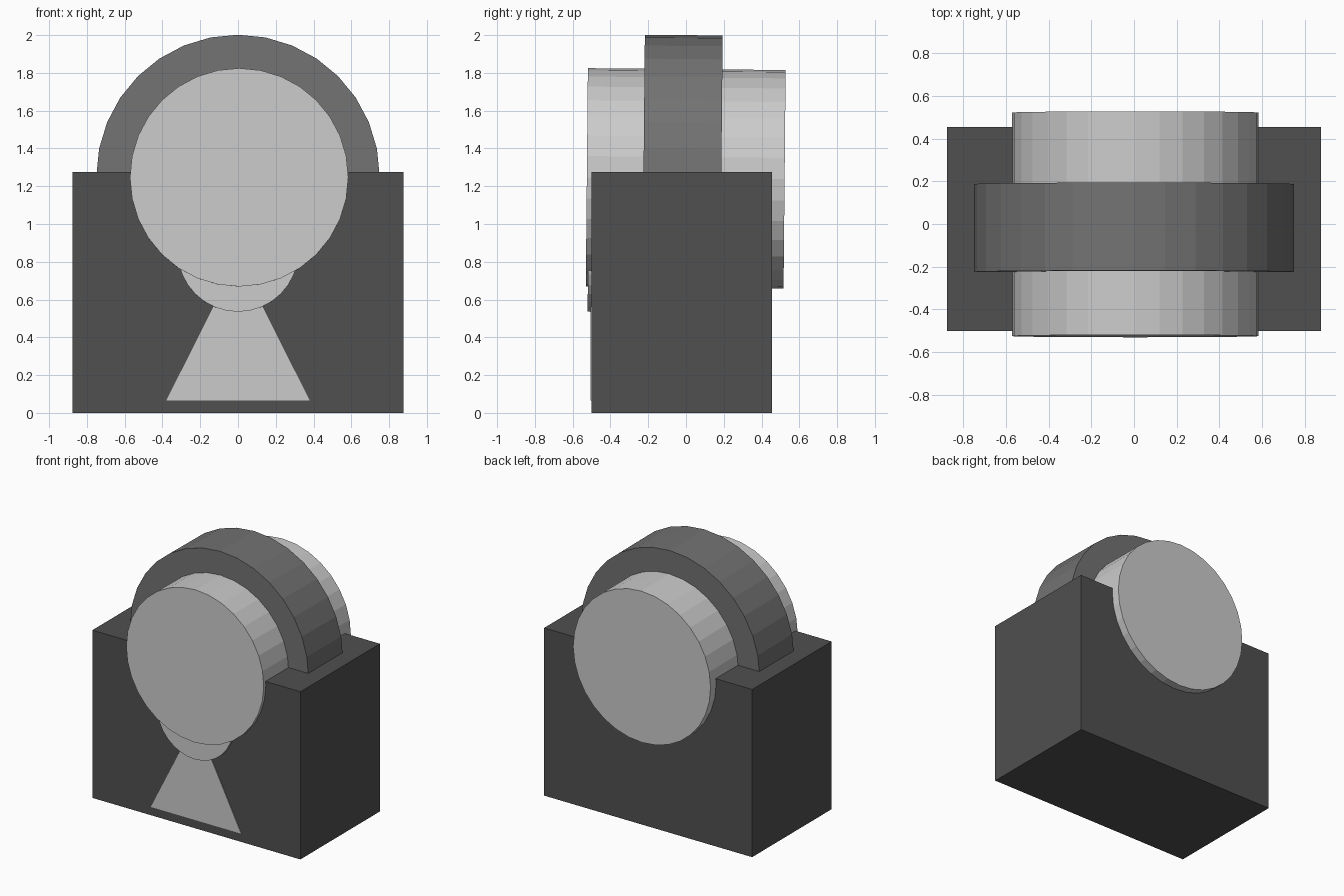
import bpy, bmesh, math

if "Cube" in bpy.data.objects:
    bpy.data.objects.remove(bpy.data.objects["Cube"])

TILT = -0.0095  # the round parts lean back very slightly


def cylinder(name, radius, y0, y1, x, z):
    """Flat shaded 32-sided drum lying along y."""
    bpy.ops.mesh.primitive_cylinder_add(
        vertices=32, radius=radius, depth=y1 - y0,
        location=(x, (y0 + y1) / 2, z),
        rotation=(math.pi / 2 + TILT, 0, 0))
    ob = bpy.context.object
    ob.name = name
    return ob


def prism(name, profile, y0, y1):
    """Extrude an x-z outline from y0 to y1."""
    bm = bmesh.new()
    face = bm.faces.new([bm.verts.new((x, y0, z)) for x, z in profile])
    ext = bmesh.ops.extrude_face_region(bm, geom=[face])
    for v in ext["geom"]:
        if isinstance(v, bmesh.types.BMVert):
            v.co.y = y1
    bmesh.ops.recalc_face_normals(bm, faces=bm.faces)
    mesh = bpy.data.meshes.new(name)
    bm.to_mesh(mesh)
    bm.free()
    ob = bpy.data.objects.new(name, mesh)
    bpy.context.collection.objects.link(ob)
    return ob


def paint(ob, shade):
    mat = bpy.data.materials.new(ob.name + "_grey")
    mat.diffuse_color = (shade, shade, shade, 1)
    mat.use_nodes = True
    mat.node_tree.nodes["Principled BSDF"].inputs["Base Color"].default_value = mat.diffuse_color
    ob.data.materials.append(mat)


# Main block
w, h = 0.875, 1.275
paint(prism("body_block", [(-w, 0), (w, 0), (w, h), (-w, h)], -0.5, 0.455), 0.08)

# Arched band over the block, and the light drum running through it
paint(cylinder("arched_band", 0.75, -0.225, 0.187, 0, 1.25), 0.17)
paint(cylinder("round_drum", 0.578, -0.525, 0.522, 0.006, 1.242), 0.55)

# Keyhole: round upper part and flared lower part
paint(cylinder("keyhole_disc", 0.32, -0.518, -0.40, 0, 0.855), 0.55)
paint(prism("keyhole_flare", [(-0.38, 0.065), (0.38, 0.065), (0, 0.82)], -0.505, -0.40), 0.55)
